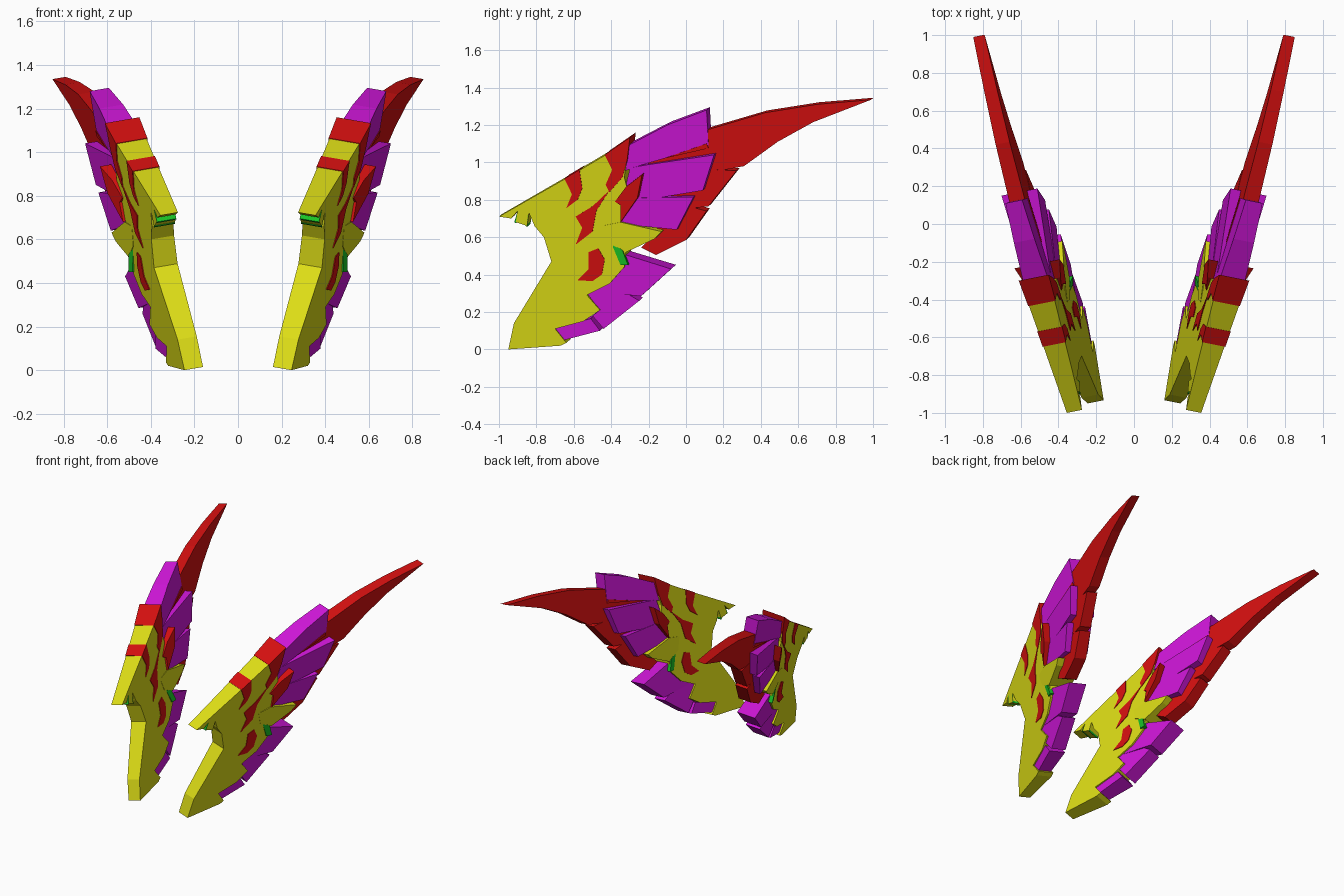
import bpy, bmesh


def material(name, rgb):
    m = bpy.data.materials.new(name)
    m.diffuse_color = (*rgb, 1)
    return m


YELLOW = material("yellow", (0.72, 0.72, 0.008))
RED = material("red", (0.66, 0.005, 0.005))
PURPLE = material("purple", (0.62, 0.008, 0.68))
GREEN = material("green", (0.01, 0.55, 0.02))


def body_half(y):
    return 0.04 + 0.05 * (y + 1)


def flare(y0, h0, y1, h1):
    """Half thickness that grows or shrinks linearly along the wing."""
    return lambda y: h0 + (h1 - h0) * (y - y0) / (y1 - y0)


def plate(name, mat, outline, half):
    """Side profile (y, z) as a slab on the leaning wing plane, mirrored in x."""
    bm = bmesh.new()
    outer, inner = [], []
    for y, z in outline:
        h = half(y)
        yc, zc = y + 0.2 * h, z + 0.173 * h
        x = 0.39 + 0.2 * yc + 0.173 * zc
        outer.append(bm.verts.new((x + h, y, z)))
        inner.append(bm.verts.new((x - h, yc + 0.2 * h, zc + 0.173 * h)))
    caps = [bm.faces.new(outer), bm.faces.new(inner[::-1])]
    n = len(outline)
    for i in range(n):
        j = (i + 1) % n
        bm.faces.new((outer[i], inner[i], inner[j], outer[j]))
    bmesh.ops.recalc_face_normals(bm, faces=bm.faces)
    bmesh.ops.triangulate(bm, faces=caps)
    me = bpy.data.meshes.new(name)
    bm.to_mesh(me)
    bm.free()
    me.materials.append(mat)
    ob = bpy.data.objects.new(name, me)
    bpy.context.collection.objects.link(ob)
    ob.modifiers.new("mirror", 'MIRROR').use_clip = False
    return ob


# Yellow wing body with toothed front tip
plate("wing_body", YELLOW, [
    (-.95, 0), (-.92, .14), (-.72, .47), (-.76, .60), (-.81, .66), (-.84, .73),
    (-.85, .66), (-.91, .68), (-.90, .74), (-.935, .70), (-1, .71), (-.65, .91),
    (-.43, 1.04), (-.30, 1.13), (-.33, .92), (-.30, .80), (-.35, .68),
    (-.32, .54), (-.33, .44), (-.41, .35), (-.53, .29), (-.46, .21), (-.55, .15),
    (-.70, .11), (-.64, .035), (-.67, .02)], body_half)
plate("yellow_feather", YELLOW, [(-.45, .66), (-.35, .68), (-.13, .63), (-.17, .59),
                                 (-.32, .52), (-.42, .57)], flare(-.45, .068, -.13, .10))

# Green accents behind the body and on the teeth
plate("green_feather", GREEN, [(-.40, .57), (-.34, .53), (-.31, .45), (-.35, .45)],
      flare(-.40, .068, -.31, .09))
plate("tooth_front", GREEN, [(-.843, .73), (-.858, .66), (-.85, .655)], body_half)
plate("front_tooth_edge", GREEN, [(-.90, .74), (-.918, .68), (-.91, .675)], body_half)

# Red markings standing just proud of the body
mark = lambda y: body_half(y) + 0.004
plate("stripe_mark", RED, [(-.65, .913), (-.57, .96), (-.555, .86), (-.58, .80),
                           (-.64, .755), (-.61, .83)], mark)
plate("middle_mark", RED, [(-.41, .85), (-.48, .74), (-.50, .63), (-.59, .56), (-.555, .65),
                           (-.59, .71), (-.50, .765)], mark)
plate("lower_mark", RED, [(-.52, .52), (-.47, .54), (-.435, .48), (-.45, .40), (-.50, .365),
                          (-.58, .37), (-.52, .43)], mark)
plate("shoulder_mark", RED, [(-.435, 1.04), (-.30, 1.133), (-.315, 1.01), (-.34, .92),
                             (-.41, .84), (-.43, .88), (-.395, .96)], mark)
plate("red_shoulder_feather", RED, [(-.235, .935), (-.26, .81), (-.35, .68), (-.35, .77),
                                    (-.38, .79), (-.32, .87)], flare(-.38, .075, -.235, .12))

# Upper purple feathers
plate("purple_feather_top", PURPLE, [(-.34, 1.08), (-.31, 1.09), (-.10, 1.20), (.11, 1.28),
                                     (.12, 1.09), (-.24, .985), (-.34, .95)],
      flare(-.34, .066, .11, .044))
plate("purple_feather_middle", PURPLE, [(-.30, .97), (-.22, .985), (.15, 1.04), (.09, .85),
                                        (-.27, .79), (-.34, .80)], flare(-.34, .06, .15, .095))
plate("purple_feather_low", PURPLE, [(-.32, .80), (-.26, .81), (.04, .815), (-.05, .64),
                                     (-.35, .67)], flare(-.35, .06, .04, .095))

# Lower purple feathers
plate("purple_tail_top", PURPLE, [(-.36, .52), (-.32, .505), (-.08, .43), (-.24, .285),
                                  (-.52, .31), (-.42, .38)], flare(-.5, .055, -.08, .065))
plate("purple_tail_middle", PURPLE, [(-.42, .36), (-.25, .26), (-.44, .11), (-.50, .18),
                                     (-.46, .21), (-.53, .30)], flare(-.5, .055, -.25, .05))
plate("purple_tail_low", PURPLE, [(-.70, .11), (-.51, .165), (-.46, .10), (-.67, .045)],
      flare(-.7, .045, -.46, .06))

# Long red trailing feathers
plate("red_spike", RED, [(-.20, 1.05), (.10, 1.17), (.42, 1.265), (.70, 1.31), (.99, 1.335),
                         (.68, 1.215), (.49, 1.11), (.31, .98), (.05, .93), (-.20, .93)],
      flare(0, .042, 1, .03))
plate("red_feather_middle", RED, [(-.20, .98), (.27, .955), (.12, .765), (-.10, .74)],
      flare(0, .044, 1, .03))
plate("red_feather_low", RED, [(-.20, .82), (.11, .74), (0, .585), (-.16, .505), (-.24, .545),
                               (-.15, .63)], flare(-.2, .048, .2, .04))

# Thin red streaks between the upper feathers
plate("red_streak_top", RED, [(-.12, 1.02), (.11, 1.10), (.12, 1.075)],
      flare(-.34, .072, .11, .048))
